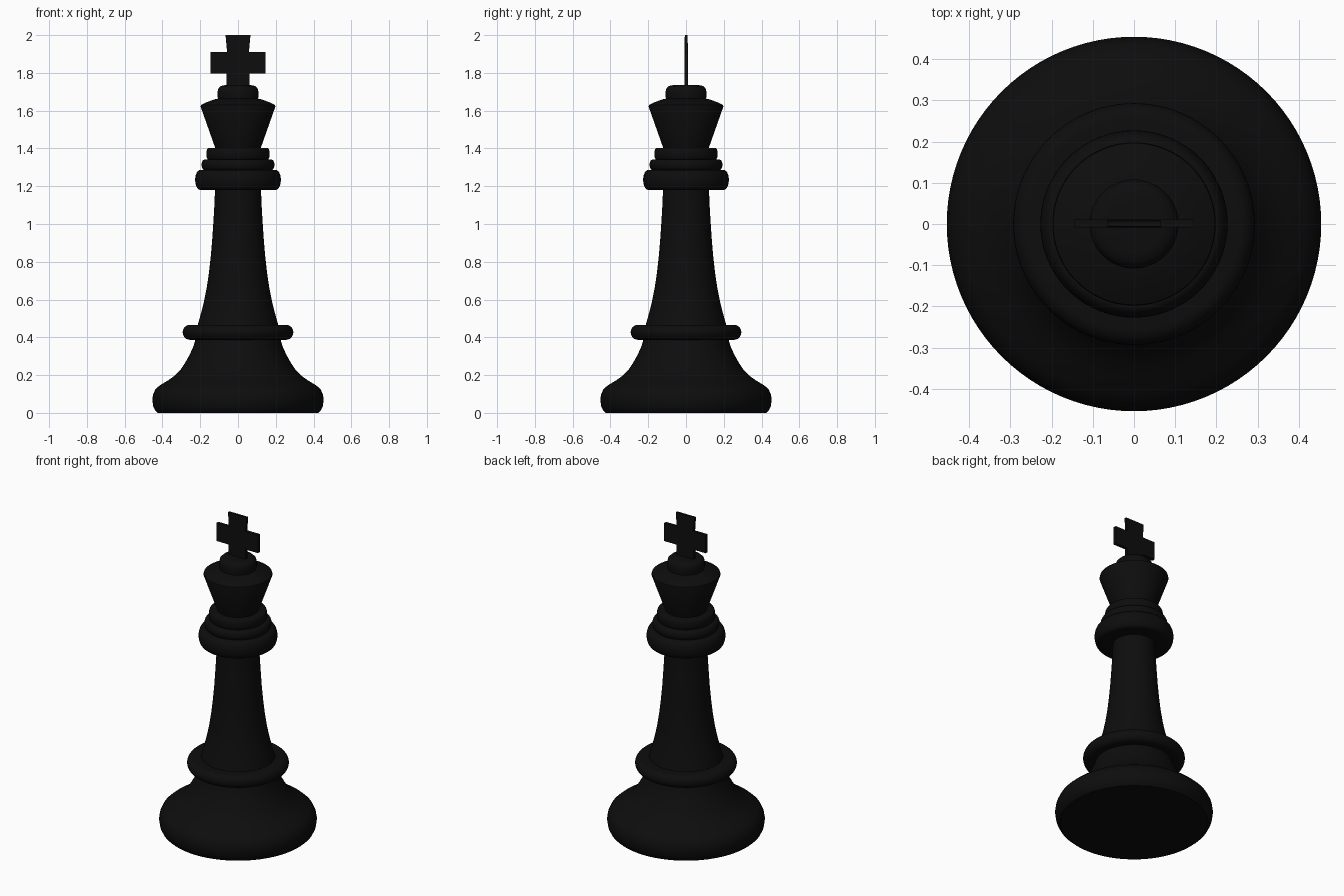
import bpy, bmesh, math

if "Cube" in bpy.data.objects:
    bpy.data.objects.remove(bpy.data.objects["Cube"])

black = bpy.data.materials.new("black")
black.diffuse_color = (0.004, 0.004, 0.004, 1)
black.use_nodes = True
black.node_tree.nodes["Principled BSDF"].inputs["Base Color"].default_value = black.diffuse_color
SEGMENTS = 96


def finish(name, bm, angle=35):
    bmesh.ops.recalc_face_normals(bm, faces=bm.faces)
    mesh = bpy.data.meshes.new(name)
    bm.to_mesh(mesh)
    bm.free()
    mesh.materials.append(black)
    ob = bpy.data.objects.new(name, mesh)
    bpy.context.collection.objects.link(ob)
    bpy.ops.object.select_all(action='DESELECT')
    ob.select_set(True)
    bpy.context.view_layer.objects.active = ob
    bpy.ops.object.shade_smooth_by_angle(angle=math.radians(angle))
    return ob


def lathe(name, profile):
    """Spin (radius, z) points around the z axis and cap both ends."""
    bm = bmesh.new()
    rings = []
    for r, z in profile:
        rings.append([bm.verts.new((r * math.cos(a), r * math.sin(a), z))
                      for a in (math.tau * i / SEGMENTS for i in range(SEGMENTS))])
    for low, high in zip(rings, rings[1:]):
        for i in range(SEGMENTS):
            j = (i + 1) % SEGMENTS
            bm.faces.new((low[i], low[j], high[j], high[i]))
    bm.faces.new(rings[0][::-1])
    bm.faces.new(rings[-1])
    return finish(name, bm)


def rounded_ring(name, radius, z0, z1, bulge):
    """Disc whose rim bulges outwards as half an ellipse."""
    mid, half = (z0 + z1) / 2, (z1 - z0) / 2
    angles = [math.radians(a) for a in range(-90, 91, 15)]
    return lathe(name, [(radius - bulge + bulge * math.cos(a), mid + half * math.sin(a))
                        for a in angles])


# Flared foot
lathe("base", [(0.425, 0), (0.438, 0.012), (0.449, 0.035), (0.454, 0.07),
               (0.449, 0.10), (0.437, 0.125), (0.415, 0.145), (0.37, 0.172),
               (0.335, 0.197), (0.305, 0.228), (0.28, 0.265), (0.255, 0.31),
               (0.235, 0.355), (0.222, 0.40)])
rounded_ring("base_ring", 0.293, 0.387, 0.466, 0.038)

# Tapered column
lathe("shaft", [(0.225, 0.42), (0.212, 0.47), (0.195, 0.53), (0.18, 0.59), (0.166, 0.66),
                (0.154, 0.74), (0.145, 0.82), (0.137, 0.91), (0.131, 1.0),
                (0.125, 1.1), (0.121, 1.2)])

# Stacked collar
rounded_ring("lower_collar", 0.227, 1.18, 1.287, 0.028)
rounded_ring("middle_collar", 0.193, 1.285, 1.342, 0.018)
rounded_ring("upper_collar", 0.168, 1.34, 1.402, 0.012)

# Flared head and its cap
lathe("head", [(0.118, 1.395), (0.198, 1.622), (0.196, 1.63), (0.165, 1.645),
               (0.125, 1.66), (0.10, 1.665)])
lathe("cap", [(0.105, 1.655), (0.108, 1.675), (0.108, 1.70), (0.104, 1.718),
              (0.092, 1.73), (0.07, 1.735)])

# Thin cross on top
half_outline = [(0.06, 1.725), (0.06, 1.797), (0.146, 1.797),
                (0.146, 1.911), (0.058, 1.911), (0.066, 2.0)]
outline = half_outline + [(-x, z) for x, z in reversed(half_outline)]
bm = bmesh.new()
face = bm.faces.new([bm.verts.new((x, -0.009, z)) for x, z in outline])
extruded = bmesh.ops.extrude_face_region(bm, geom=[face])
bmesh.ops.translate(bm, vec=(0, 0.02, 0),
                    verts=[v for v in extruded["geom"] if isinstance(v, bmesh.types.BMVert)])
for v in bm.verts:
    if v.co.z > 1.95:  # thinner tip
        v.co.y *= 0.7
finish("cross", bm)
